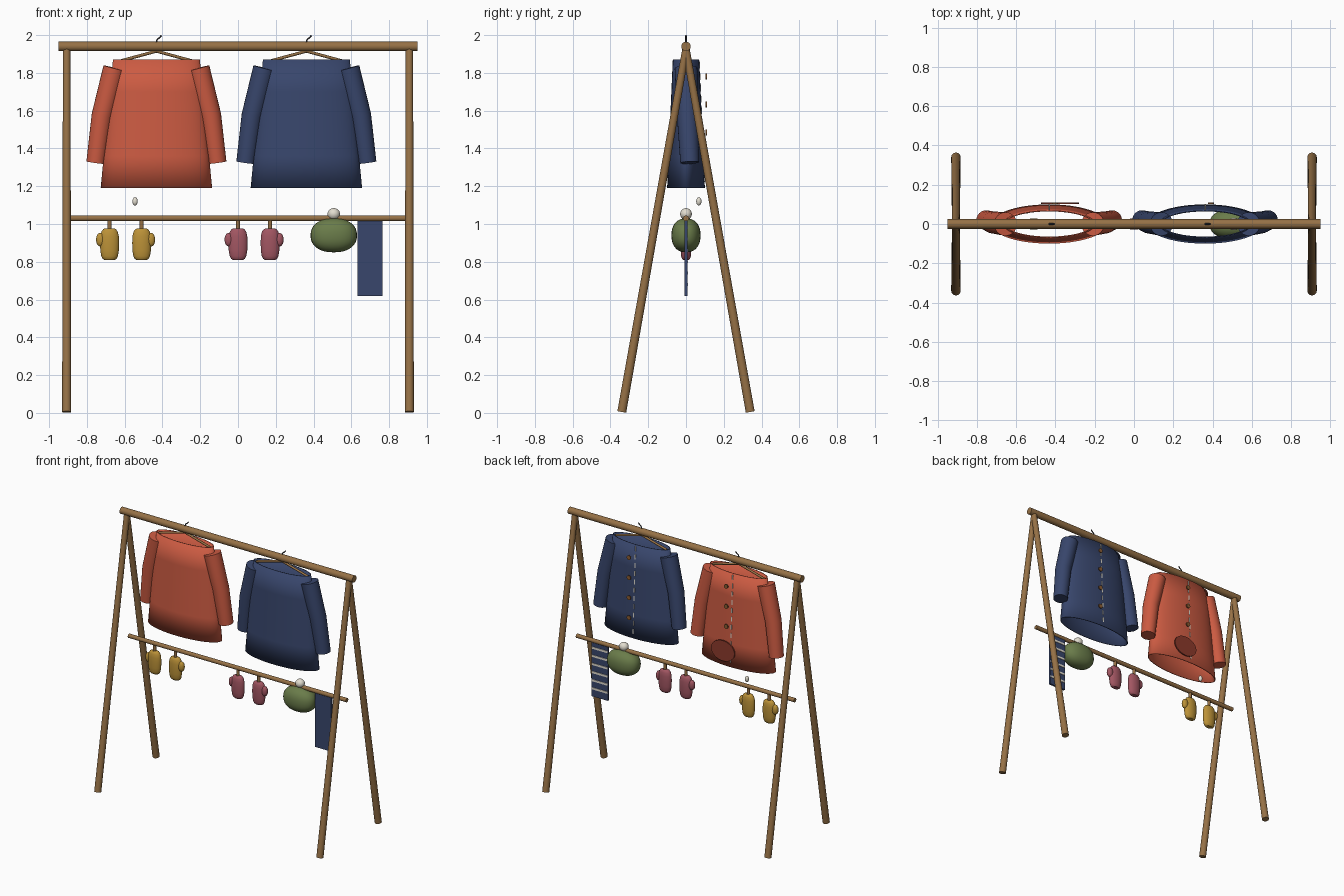
import bpy, bmesh, math
from mathutils import Vector

if "Cube" in bpy.data.objects:
    bpy.data.objects.remove(bpy.data.objects["Cube"])


def material(name, r, g, b):
    lin = [((c / 255 + 0.055) / 1.055) ** 2.4 for c in (r, g, b)]
    m = bpy.data.materials.new(name)
    m.diffuse_color = (*lin, 1)
    m.use_nodes = True
    m.node_tree.nodes["Principled BSDF"].inputs["Base Color"].default_value = m.diffuse_color
    return m


WOOD = material("wood", 150, 113, 70)
RED = material("coat_red", 204, 91, 66)
NAVY = material("navy_wool", 56, 70, 108)
GOLD = material("gold_wool", 188, 146, 56)
PINK = material("pink_wool", 162, 86, 98)
GREEN = material("green_wool", 106, 124, 74)
CREAM = material("cream", 226, 221, 208)
BROWN = material("button_brown", 140, 92, 50)
POCKET = material("pocket_red", 140, 58, 43)
WIRE = material("dark_wire", 62, 62, 66)


def finish(name, bm, mat):
    bmesh.ops.recalc_face_normals(bm, faces=bm.faces)
    me = bpy.data.meshes.new(name)
    bm.to_mesh(me)
    bm.free()
    me.materials.append(mat)
    ob = bpy.data.objects.new(name, me)
    bpy.context.collection.objects.link(ob)
    bpy.ops.object.select_all(action='DESELECT')
    ob.select_set(True)
    bpy.context.view_layer.objects.active = ob
    bpy.ops.object.shade_smooth_by_angle(angle=math.radians(40))
    return ob


def loft(name, rings, mat, caps=True):
    bm = bmesh.new()
    vs = [[bm.verts.new(p) for p in ring] for ring in rings]
    n = len(vs[0])
    for a, b in zip(vs, vs[1:]):
        for i in range(n):
            bm.faces.new((a[i], a[(i + 1) % n], b[(i + 1) % n], b[i]))
    if caps:
        bm.faces.new(vs[0])
        bm.faces.new(vs[-1])
    return finish(name, bm, mat)


def tube(name, points, radii, mat, sides=18):
    """Round tube along a path, with mitred bends."""
    pts = [Vector(p) for p in points]
    rings = []
    for i, p in enumerate(pts):
        t = (pts[min(i + 1, len(pts) - 1)] - pts[max(i - 1, 0)]).normalized()
        ref = Vector((0, 1, 0)) if abs(t.y) < 0.8 else Vector((1, 0, 0))
        u = t.cross(ref).normalized()
        v = t.cross(u)
        r = radii[i] if isinstance(radii, (list, tuple)) else radii
        rings.append([p + r * (math.cos(a) * u + math.sin(a) * v)
                      for a in (2 * math.pi * k / sides for k in range(sides))])
    return loft(name, rings, mat)


def ellipse(cx, cy, z, rx, ry, sides=32):
    return [(cx + rx * math.cos(2 * math.pi * k / sides),
             cy + ry * math.sin(2 * math.pi * k / sides), z) for k in range(sides)]


def blob(name, loc, size, mat, power=1.0):
    """Ellipsoid; power below 1 makes it boxier."""
    bm = bmesh.new()
    bmesh.ops.create_uvsphere(bm, u_segments=28, v_segments=18, radius=1)
    for v in bm.verts:
        v.co = Vector([l + s * math.copysign(abs(c) ** power, c)
                       for l, s, c in zip(loc, size, v.co)])
    return finish(name, bm, mat)


def box(name, loc, size, mat):
    bm = bmesh.new()
    bmesh.ops.create_cube(bm, size=1)
    for v in bm.verts:
        v.co = Vector([l + s * c for l, s, c in zip(loc, size, v.co)])
    return finish(name, bm, mat)


def disc(name, x, y, z, rx, rz, thick, mat):
    """Upright oval plate facing the back."""
    rings = [[(px, y + s * thick / 2, pz) for px, pz, _ in ellipse(x, z, 0, rx, rz, 28)]
             for s in (-1, 1)]
    return loft(name, rings, mat)


# Frame: rails and splayed legs
tube("top_rail", [(-0.95, 0, 1.94), (0.95, 0, 1.94)], 0.025, WOOD)
tube("lower_rail", [(-0.89, 0, 1.03), (0.89, 0, 1.03)], 0.015, WOOD)
for sx in (-1, 1):
    for sy in (-1, 1):
        tube("leg", [(sx * 0.907, sy * 0.34, 0.005), (sx * 0.907, 0, 1.925)],
             [0.024, 0.02], WOOD)

COAT_TOP, COAT_HEM = 1.87, 1.19


def coat(cx, mat, label):
    # Open body, tapering to the shoulders
    rings = []
    for i in range(5):
        t = i / 4
        rings.append(ellipse(cx, 0, COAT_TOP + (COAT_HEM - COAT_TOP) * t,
                             0.23 + 0.065 * t, 0.07 + 0.03 * t, 48))
    body = loft(label + "_coat_body", rings, mat, caps=False)
    sol = body.modifiers.new("cloth_thickness", 'SOLIDIFY')
    sol.thickness = 0.006
    sol.offset = -1
    # Bent sleeves
    for s in (-1, 1):
        tube(label + "_coat_sleeve",
             [(cx + s * 0.222, 0, 1.825), (cx + s * 0.287, 0.008, 1.575),
              (cx + s * 0.321, 0.02, 1.325)], [0.06, 0.056, 0.05], mat, 24)
    # Front stitching and buttons
    for i in range(11):
        z = 1.84 - i * 0.06
        y = 0.07 + 0.03 * (COAT_TOP - z) / (COAT_TOP - COAT_HEM)
        box(label + "_coat_stitch", (cx, y, z), (0.007, 0.006, 0.035), CREAM)
    for i in range(4):
        disc(label + "_coat_button", cx + 0.03, 0.106, 1.78 - i * 0.148,
             0.016, 0.016, 0.008, BROWN)
    # Hanger: arms and wire hook over the rail
    for s in (-1, 1):
        tube(label + "_hanger_arm", [(cx, 0, 1.915), (cx + s * 0.21, 0, 1.858)],
             0.008, WOOD, 10)
    tube(label + "_hanger_hook",
         [(cx, 0, 1.91), (cx, 0, 1.965), (cx + 0.005, 0, 1.978),
          (cx + 0.016, 0, 1.986), (cx + 0.027, 0, 1.998)], 0.004, WIRE, 8)


coat(-0.432, RED, "red")
coat(0.362, NAVY, "navy")
disc("coat_pocket", -0.377, 0.106, 1.30, 0.096, 0.075, 0.009, POCKET)

# Loose bobble between the red coat and the rail
blob("small_bobble", (-0.545, 0.068, 1.12), (0.014, 0.014, 0.022), CREAM)


# Mittens on pegs, thumbs pointing outward
def mitten(x, side, mat, label):
    profile = [(0.81, 0.028), (0.816, 0.037), (0.83, 0.044), (0.86, 0.049),
               (0.90, 0.05), (0.935, 0.049), (0.96, 0.043), (0.972, 0.034),
               (0.977, 0.024)]
    loft(label + "_mitten", [ellipse(x, 0, z, r, r * 0.58) for z, r in profile], mat)
    blob(label + "_mitten_thumb", (x + side * 0.047, 0, 0.917),
         (0.024, 0.02, 0.036), mat, 0.9)
    tube(label + "_mitten_peg", [(x, 0, 0.97), (x, 0, 1.03)], 0.011, WOOD, 12)


for left, mat, label in ((-0.68, GOLD, "gold"), (0.0, PINK, "pink")):
    mitten(left, -1, mat, label)
    mitten(left + 0.17, 1, mat, label)

# Knitted hat with bobble
blob("hat", (0.507, 0, 0.94), (0.123, 0.077, 0.09), GREEN, 0.88)
blob("hat_bobble", (0.507, 0, 1.053), (0.033, 0.031, 0.031), CREAM)

# Scarf with stripes on the coat-front side
box("scarf", (0.699, 0, 0.82), (0.132, 0.014, 0.40), NAVY)
for i in range(6):
    box("scarf_stripe", (0.699, 0.008, 0.98 - i * 0.06), (0.128, 0.005, 0.015), CREAM)
